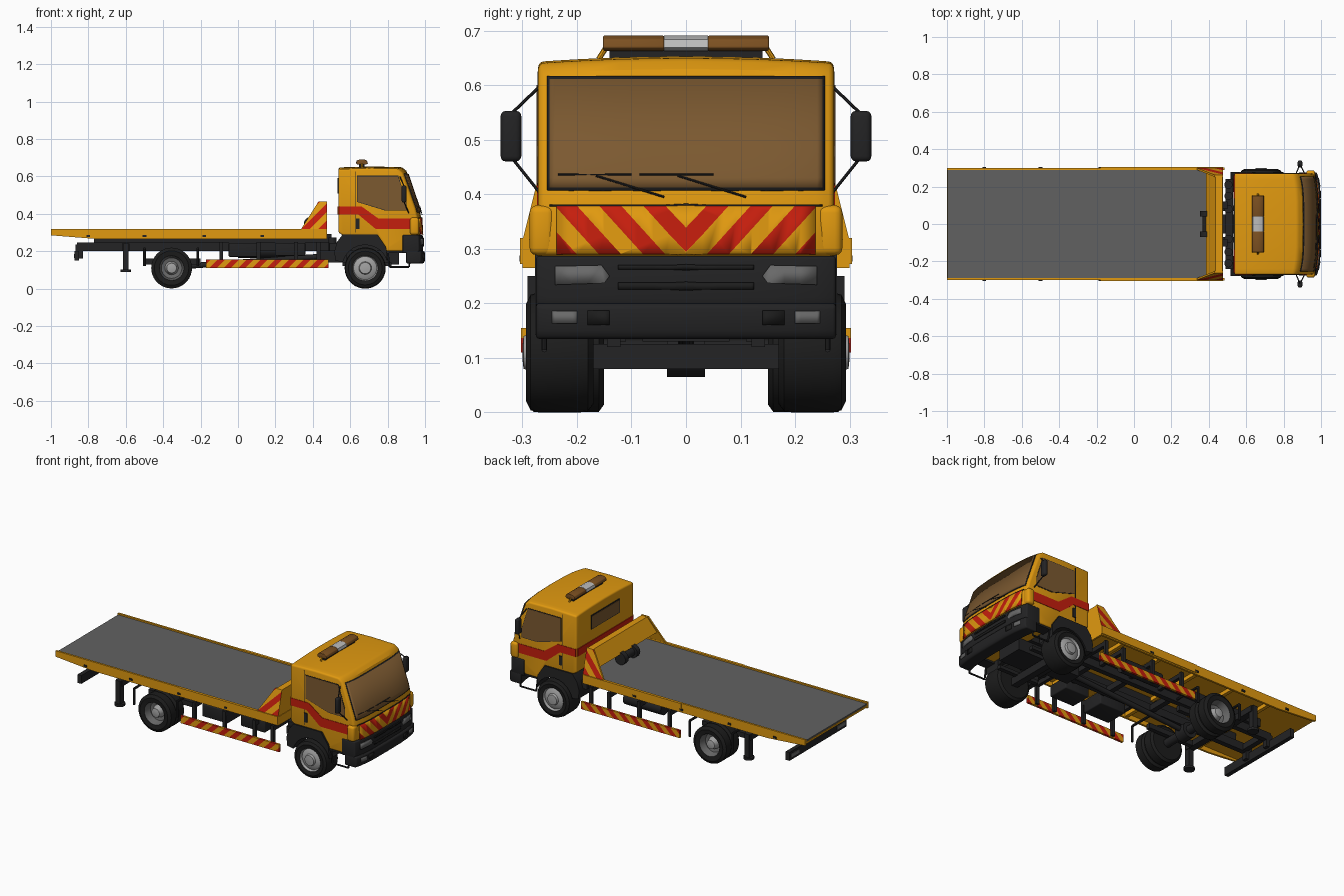
import bpy, bmesh, math
from mathutils import Vector, Matrix

if "Cube" in bpy.data.objects:
    bpy.data.objects.remove(bpy.data.objects["Cube"])


def material(name, r, g, b):
    m = bpy.data.materials.new(name)
    m.use_nodes = True
    m.diffuse_color = (r, g, b, 1)
    m.node_tree.nodes["Principled BSDF"].inputs["Base Color"].default_value = (r, g, b, 1)
    return m


YELLOW = material("amber_yellow", .75, .32, .005)
RED = material("signal_red", .56, .013, .004)
GLASS = material("tinted_glass", .2, .1, .03)
DECK = material("deck_grey", .12, .12, .12)
BLACK = material("black_plastic", .017, .017, .018)
RUBBER = material("tyre_rubber", .012, .012, .012)
SILVER = material("wheel_silver", .37, .37, .37)
WHITE = material("beacon_white", .5, .5, .5)
LAMP = material("lamp_grey", .14, .14, .14)
AMBER = material("beacon_amber", .2, .08, .015)


def finish(bm, name, mats, mirror=False, bevel=0, thick=0):
    """Turn a bmesh into an object, optionally bevelled, thickened and mirrored in y."""
    if not thick:
        bmesh.ops.recalc_face_normals(bm, faces=bm.faces)
    if bevel:
        edges = [e for e in bm.edges if e.calc_face_angle(0) > .6]
        bmesh.ops.bevel(bm, geom=edges, offset=bevel, segments=3, profile=.5,
                        affect='EDGES', clamp_overlap=True)
    me = bpy.data.meshes.new(name)
    bm.to_mesh(me)
    bm.free()
    for m in mats:
        me.materials.append(m)
    ob = bpy.data.objects.new(name, me)
    bpy.context.collection.objects.link(ob)
    if thick:
        mod = ob.modifiers.new("Solidify", 'SOLIDIFY')
        mod.thickness, mod.offset = thick, 0
    if mirror:
        ob.modifiers.new("Mirror", 'MIRROR').use_axis = (False, True, False)
    return ob


def stripe(bm, normal, pitch, start):
    """Cut the mesh by evenly spaced planes and colour every second band."""
    n = Vector(normal).normalized()
    for k in range(-12, 30):
        bmesh.ops.bisect_plane(bm, geom=bm.verts[:] + bm.edges[:] + bm.faces[:],
                               plane_co=Vector(start) + n * k * pitch, plane_no=n)
    for f in bm.faces:
        d = (f.calc_center_median() - Vector(start)).dot(n)
        f.material_index = math.floor(d / pitch) % 2


def prism(name, mat, pts, y0, y1, mirror=False, bevel=0, stripes=None):
    """Side outline (x, z) extruded across y."""
    bm = bmesh.new()
    face = bm.faces.new([bm.verts.new((x, y0, z)) for x, z in pts])
    new = bmesh.ops.extrude_face_region(bm, geom=[face])["geom"]
    bmesh.ops.translate(bm, vec=(0, y1 - y0, 0),
                        verts=[g for g in new if isinstance(g, bmesh.types.BMVert)])
    if stripes:
        stripe(bm, *stripes)
    return finish(bm, name, [mat, RED], mirror, bevel)


def box(name, mat, x0, x1, y0, y1, z0, z1, mirror=False, bevel=0):
    return prism(name, mat, [(x0, z0), (x1, z0), (x1, z1), (x0, z1)], y0, y1, mirror, bevel)


def lean_inward(ob):
    """Tilt the upper part of a side plate or beam end towards the middle."""
    for v in ob.data.vertices:
        v.co.y -= math.copysign(.25 * max(0, v.co.z - .315), v.co.y)


def tube(name, mat, pts, r, mirror=False, sides=8):
    """Round bar along a chain of points."""
    bm = bmesh.new()
    for a, b in zip(pts, pts[1:]):
        a, b = Vector(a), Vector(b)
        turn = (b - a).to_track_quat('Z', 'Y').to_matrix().to_4x4()
        bmesh.ops.create_cone(bm, cap_ends=True, segments=sides, radius1=r, radius2=r,
                              depth=(b - a).length, matrix=Matrix.Translation((a + b) / 2) @ turn)
    return finish(bm, name, [mat], mirror)


def bow(y):
    return .022 * (y / .27) ** 4


def loft(name, mat, pts, half, bevel):
    """Side outline swept across y with a bowed nose and a crowned roof."""
    bm, rings = bmesh.new(), []
    for t in (-1, -.88, -.7, -.45, 0, .45, .7, .88, 1):
        rings.append([bm.verts.new((x - (bow(t * .27) if x > .84 else 0), t * half,
                                    z - (.01 * t * t if z > .6 else 0))) for x, z in pts])
    n = len(pts)
    for a, b in zip(rings, rings[1:]):
        for i in range(n):
            bm.faces.new((a[i], a[(i + 1) % n], b[(i + 1) % n], b[i]))
    bm.faces.new(rings[0])
    bm.faces.new(rings[-1])
    return finish(bm, name, [mat], False, bevel)


NOSE = [(.29, .985), (.38, .98), (.43, .968), (.63, .9)]


def nose_x(y, z):
    for (z0, x0), (z1, x1) in zip(NOSE, NOSE[1:]):
        if z <= z1:
            return x0 + (x1 - x0) * max(0, (z - z0) / (z1 - z0)) - bow(y)
    return NOSE[-1][1] - bow(y)


def nose_sheet(name, mat, pts, dx=0, mirror=True, stripes=None):
    """Thin plate (y, z) that follows the bowed nose."""
    bm = bmesh.new()
    bm.faces.new([bm.verts.new((0, y, z)) for y, z in pts])
    if stripes:
        stripe(bm, *stripes)
    cuts = [((0, k * .03, 0), (0, 1, 0)) for k in range(-9, 10)] + [((0, 0, .43), (0, 0, 1))]
    for co, no in cuts:
        bmesh.ops.bisect_plane(bm, geom=bm.verts[:] + bm.edges[:] + bm.faces[:],
                               plane_co=co, plane_no=no)
    for v in bm.verts:
        v.co.x = nose_x(v.co.y, v.co.z) + .002 + dx
    bm.normal_update()
    bmesh.ops.reverse_faces(bm, faces=[f for f in bm.faces if f.normal.x < 0])
    return finish(bm, name, [mat, RED], mirror, 0, .005)


def rect(a, b, c, d):
    return [(a, c), (b, c), (b, d), (a, d)]


def lathe(name, x, z, profile, mats):
    """Wheel from a (radius, y, material) profile turned about its axle."""
    bm, n = bmesh.new(), 36
    rings = [[bm.verts.new((x + r * math.cos(2 * math.pi * i / n), y, z + r * math.sin(2 * math.pi * i / n)))
              for i in range(n)] for r, y, _ in profile]
    for a, b, p in zip(rings, rings[1:], profile):
        for i in range(n):
            bm.faces.new((a[i], a[(i + 1) % n], b[(i + 1) % n], b[i])).material_index = p[2]
    bm.faces.new(rings[0])
    bm.faces.new(rings[-1]).material_index = profile[-1][2]
    return finish(bm, name, mats, True)


# Cab shell
loft("cab", YELLOW, [(.537, .30), (.56, .285), (.745, .285), (.79, .22), (.79, .2), (.93, .2), (.94, .28),
                     (.985, .29), (.98, .38), (.968, .43), (.9, .63), (.875, .65), (.7, .653), (.537, .648)],
     .271, .011)
box("cab_corner_panel", YELLOW, .92, .968, .24, .287, .288, .38, True, .014)

# Side windows, stripe and door fittings
win = [(.64, .6), (.855, .6), (.897, .47), (.897, .42), (.79, .42), (.64, .465)]
prism("side_window_frame", BLACK, [(.77 + (x - .77) * 1.025, .51 + (z - .51) * 1.04) for x, z in win],
      .266, .2725, True)
prism("side_window", GLASS, win, .267, .274, True)
prism("cab_side_stripe", RED, [(.54, .44), (.66, .44), (.75, .375), (.925, .375), (.925, .32),
                               (.735, .32), (.645, .395), (.54, .395)], .266, .2735, True)
box("door_seam", BLACK, .629, .632, .266, .2725, .3, .625, True)
box("cab_rear_stripe", RED, .533, .539, -.262, .262, .395, .44)
box("rear_window_frame", BLACK, .533, .539, -.135, .135, .508, .592)
box("rear_window", GLASS, .531, .538, -.13, .13, .513, .587)
box("door_handle", BLACK, .63, .65, .266, .276, .32, .375, True)
tube("door_step", BLACK, [(.8, .26, .2), (.81, .26, .115), (.915, .26, .115), (.92, .26, .2)], .005, True)
box("step_plate", BLACK, .79, .93, .2, .265, .19, .2, True)

# Windscreen, chevron panel and wipers
nose_sheet("windscreen_frame", BLACK, rect(-.254, .254, .407, .616), 0, False)
nose_sheet("windscreen", GLASS, rect(-.25, .25, .412, .611), .002, False)
nose_sheet("chevron_panel", YELLOW, rect(0, .237, .29, .378), .001, True,
           ((0, -.74, .67), .03, (0, .037, .378)))
nose_sheet("panel_seam", BLACK, rect(0, .25, .378, .381), .001)
for y in (0, .15):
    arm = [(-.04 + y, .395), (-.165 + y, .434)]
    blade = [(-.235 + y, .436), (-.1 + y, .436)]
    for part, line in (("arm", arm), ("blade", blade)):
        tube("wiper_" + part, BLACK, [(nose_x(b, c) + .008, b, c) for b, c in line], .002)

# Grille, bumper and lamps
loft("grille_body", BLACK, [(.9, .19), (.985, .19), (.99, .21), (.988, .287), (.9, .287)], .275, .006)
loft("bumper", BLACK, [(.92, .135), (.992, .135), (1, .15), (1, .195), (.992, .2), (.92, .2)], .275, .006)
nose_sheet("grille_upper_bar", RUBBER, rect(0, .125, .262, .27), .005)
nose_sheet("grille_lower_bar", RUBBER, rect(0, .125, .225, .238), .006)
nose_sheet("headlight", LAMP, [(.14, .25), (.155, .27), (.24, .268), (.24, .234), (.15, .237)], .006)
nose_sheet("fog_lamp", LAMP, rect(.2, .245, .163, .186), .014)
nose_sheet("bumper_inset", RUBBER, rect(.14, .18, .16, .187), .013)

# Door mirrors
box("door_mirror", BLACK, .875, .9, .302, .34, .46, .553, True, .01)
tube("mirror_upper_arm", BLACK, [(.865, .266, .6), (.887, .318, .55)], .003, True)
tube("mirror_lower_arm", BLACK, [(.915, .266, .4), (.887, .318, .465)], .003, True)

# Roof beacon
box("beacon_base", BLACK, .648, .677, -.14, .14, .648, .665)
outline = [(.63, .669), (.64, .663), (.685, .663), (.695, .669), (.69, .684), (.675, .691), (.65, .691), (.635, .684)]
prism("beacon_lens", AMBER, outline, .04, .152, True, .003)
prism("beacon_center", WHITE, outline, -.04, .04)
tube("beacon_bracket", YELLOW, [(.662, .148, .667), (.662, .16, .648)], .005, True)

# Wheels
front = [(.06, .17, 0), (.095, .17, 0), (.108, .18, 0), (.11, .195, 0), (.11, .27, 0), (.106, .285, 0),
         (.09, .293, 0), (.068, .288, 1), (.062, .275, 1), (.05, .282, 1), (.034, .286, 1),
         (.03, .298, 1), (.012, .3, 1)]
lathe("front_wheel", .68, .11, front, [RUBBER, SILVER])
rear = [(.06, .15, 0), (.095, .15, 0), (.109, .16, 0), (.109, .207, 0), (.095, .216, 0), (.095, .224, 0),
        (.109, .233, 0), (.109, .28, 0), (.092, .29, 0), (.066, .286, 1), (.055, .245, 1), (.036, .24, 2),
        (.026, .275, 2), (.012, .278, 2)]
lathe("rear_wheel", -.355, .11, rear, [RUBBER, LAMP, SILVER])
arc = [(.68 + .124 * math.cos(a * math.pi / 12), .11 + .124 * math.sin(a * math.pi / 12)) for a in range(1, 12)]
prism("front_mudguard", BLACK, [(.795, .15), *arc, (.52, .15), (.515, .2), (.53, .25), (.56, .29),
                                (.745, .29), (.792, .22)], .17, .277, True)

# Flat bed
prism("bed_side_rail", YELLOW, [(-1, .285), (-.75, .265), (.475, .265), (.475, .32), (-1, .32)], .288, .3, True)
box("bed_outer_trim", YELLOW, -.18, .475, .298, .304, .272, .32, True)
box("bed_floor", YELLOW, -1, .475, -.29, .29, .292, .303)
box("bed_deck", DECK, -.997, .47, -.289, .289, .303, .312)
for x in (-.7, -.45, -.2, .05, .3):
    box("bed_joist", YELLOW, x, x + .02, -.29, .29, .27, .293)
for x in (-.8, -.5, -.18, .13):
    box("side_marker", BLACK, x - .01, x + .01, .297, .3055, .277, .288, True)

# Headboard and winch
end = prism("headboard_end", YELLOW, [(.335, .315), (.43, .465), (.475, .465), (.475, .315)],
            .29, .3, True, 0, ((-.7, 0, .7), .032, (.4, 0, .38)))
for f in end.data.polygons:
    if f.normal.y < .9:
        f.material_index = 0
lean_inward(end)
lean_inward(prism("headboard_beam", YELLOW, [(.385, .375), (.435, .463), (.473, .463), (.473, .315),
                                             (.465, .315), (.465, .45), (.44, .45), (.393, .37)], -.292, .292))
box("headboard_foot", YELLOW, .465, .476, -.295, .295, .265, .317)
tube("winch_drum", BLACK, [(.39, -.06, .347), (.39, .06, .347)], .024, False, 16)
for y in (-.07, .04):
    tube("winch_flange", BLACK, [(.388, y, .347), (.388, y + .03, .347)], .036, False, 16)

# Striped side guards with hangers
prism("side_guard", YELLOW, [(-.17, .11), (.485, .11), (.485, .155), (-.17, .155)], .29, .303, True, 0,
      ((-.7, 0, .7), .027, (0, 0, .11)))
for x in (-.1, .1, .3, .42):
    box("guard_hanger", BLACK, x, x + .02, .275, .291, .115, .25, True)
    box("guard_outrigger", BLACK, x, x + .02, .07, .29, .22, .245, True)

# Chassis
box("subframe", BLACK, -.77, .5, .08, .12, .245, .292, True)
box("chassis_rail", BLACK, -.86, .93, .07, .1, .2, .246, True)
for x in (-.84, -.5, -.2, .1, .35, .55, .85):
    box("cross_member", BLACK, x, x + .03, -.1, .1, .205, .24)
box("engine_block", BLACK, .58, .86, -.08, .08, .13, .285)
box("gearbox", BLACK, .42, .58, -.05, .05, .14, .22)
tube("drive_shaft", BLACK, [(.42, 0, .17), (-.35, 0, .115)], .015, False, 12)
tube("rear_axle", BLACK, [(-.355, -.2, .11), (-.355, .2, .11)], .025, False, 12)
tube("differential", BLACK, [(-.355, -.035, .11), (-.355, .035, .11)], .045, False, 16)
box("front_axle", BLACK, .66, .7, -.19, .19, .08, .125)
box("front_spring", BLACK, .56, .82, .12, .145, .12, .14, True)
box("rear_spring", BLACK, -.5, -.2, .11, .135, .13, .16, True)
tube("air_tank", BLACK, [(.0, .2, .205), (.25, .2, .205)], .04, False, 16)
box("battery_box", BLACK, -.05, .12, -.27, -.13, .17, .245, False, .006)
box("tool_box", BLACK, .2, .36, -.26, -.13, .175, .245, False, .006)
for x in (-.5, -.215):
    tube("rear_flap_bracket", BLACK, [(x, .1, .215), (x, .27, .215), (x, .27, .12)], .007, True)
box("cab_mount_beam", BLACK, .49, .53, -.24, .24, .2, .245)
for y in (.08, .15, .21):
    tube("cab_mount_post", BLACK, [(.505, y, .2), (.505, y, .272)], .022, True, 14)

# Stabiliser legs and rear bar
box("stabiliser_beam", BLACK, -.62, -.58, -.27, .27, .205, .24)
box("stabiliser_leg", BLACK, -.615, -.585, .245, .28, .1, .24, True)
tube("stabiliser_foot", BLACK, [(-.6, .262, .088), (-.6, .262, .102)], .03, True, 14)
box("rear_bar", BLACK, -.875, -.85, -.27, .27, .15, .2)
box("rear_bar_arm", BLACK, -.87, -.83, .07, .1, .16, .235, True)
box("tail_lamp", LAMP, -.878, -.874, .18, .255, .165, .186, True)

# Smooth shading with sharp edges kept
for ob in bpy.context.collection.objects:
    if ob.type == 'MESH':
        ob.select_set(True)
        bpy.context.view_layer.objects.active = ob
bpy.ops.object.shade_smooth_by_angle(angle=math.radians(32))
